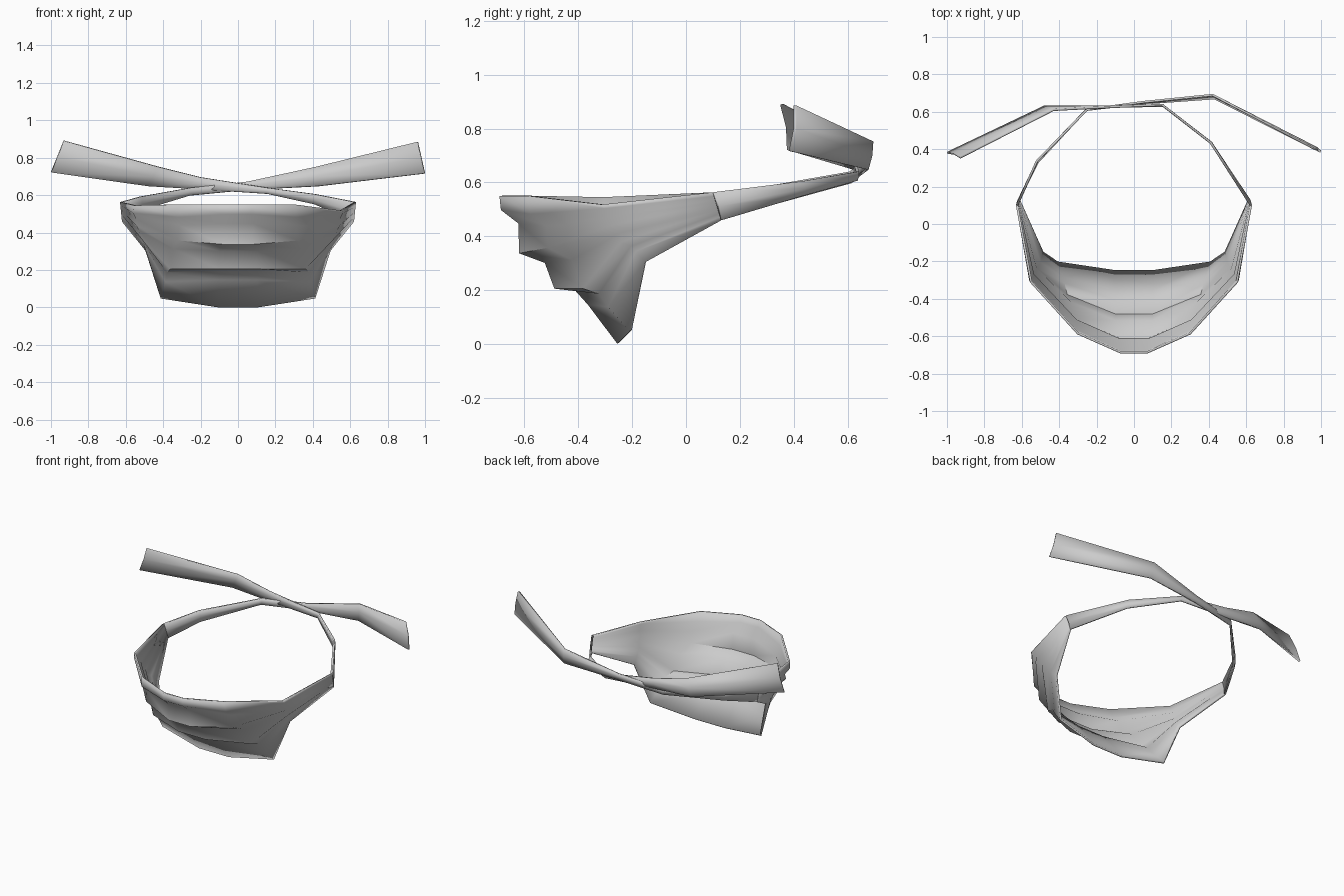
import bpy
from mathutils import Vector

if "Cube" in bpy.data.objects:
    bpy.data.objects.remove(bpy.data.objects["Cube"])

THICK = 0.012


def loft(name, columns):
    """Skin neighbouring columns of points into a thin smooth cloth sheet."""
    n = len(columns[0])
    verts = [p for col in columns for p in col]
    faces = [(c * n + r, c * n + r + 1, (c + 1) * n + r + 1, (c + 1) * n + r)
             for c in range(len(columns) - 1) for r in range(n - 1)]
    mesh = bpy.data.meshes.new(name)
    mesh.from_pydata(verts, [], faces)
    obj = bpy.data.objects.new(name, mesh)
    bpy.context.collection.objects.link(obj)
    for f in mesh.polygons:
        f.use_smooth = True
    solid = obj.modifiers.new("cloth_thickness", 'SOLIDIFY')
    solid.thickness = THICK
    solid.offset = 0
    bpy.context.view_layer.objects.active = obj
    obj.select_set(True)
    bpy.ops.object.shade_smooth_by_angle(angle=0.9)
    obj.select_set(False)
    return obj


# Fold profiles from rim to hem: centre, quarter and cheek of the drape
centre = [(.07, -.687, .55), (.07, -.682, .50), (.08, -.617, .45),
          (.08, -.615, .34), (.10, -.52, .305), (.10, -.485, .21),
          (.10, -.41, .205), (.10, -.36, .15), (.11, -.25, .004)]
quarter = [(.30, -.585, .55), (.31, -.57, .485), (.31, -.515, .44),
           (.32, -.51, .36), (.34, -.42, .315), (.36, -.38, .21),
           (.375, -.32, .19), (.385, -.285, .14), (.41, -.205, .05)]
cheek = [(.55, -.31, .545), (.555, -.30, .505), (.54, -.27, .475),
         (.54, -.28, .44), (.525, -.24, .415), (.52, -.24, .38),
         (.505, -.205, .365), (.50, -.185, .345), (.49, -.15, .305)]
# Gathered side where the drape becomes the band
top, low = Vector((.625, .10, .563)), Vector((.615, .13, .46))
side = [tuple(top.lerp(low, i / 8)) for i in range(9)]

half = [centre, quarter, cheek, side]
left = [[(-x, y, z) for x, y, z in col] for col in reversed(half)]
right = [list(col) for col in half]
# The rim sags a little on the right cheek
right[2][0] = (.55, -.31, .518)
loft("face_drape", left + right)


def ribbon(name, stations):
    """Band from (upper point, lower point) pairs, with a slightly bowed middle."""
    cols = []
    for a, b in stations:
        a, b = Vector(a), Vector(b)
        mid = (a + b) / 2 + Vector((0, 0.05 * (a - b).length, 0))
        cols.append([a, mid, b])
    loft(name, cols)


# Right band runs behind the head and ends in the left tail
ribbon("right_band_and_left_tail", [
    (top, low),
    ((.41, .435, .605), (.415, .43, .55)),
    ((.15, .637, .640), (.155, .632, .607)),
    ((-.20, .622, .695), (-.20, .625, .630)),
    ((-.43, .610, .752), (-.48, .627, .648)),
    ((-.93, .355, .890), (-.998, .38, .722))])

# Left band crosses it and ends in the right tail
flip = Vector((-1, 1, 1))
ribbon("left_band_and_right_tail", [
    (top * flip, low * flip),
    ((-.52, .335, .592), (-.515, .33, .52)),
    ((-.25, .612, .640), (-.255, .610, .598)),
    ((.05, .652, .672), (.05, .645, .628)),
    ((.42, .69, .752), (.43, .672, .648)),
    ((.96, .405, .885), (.998, .387, .716))])
